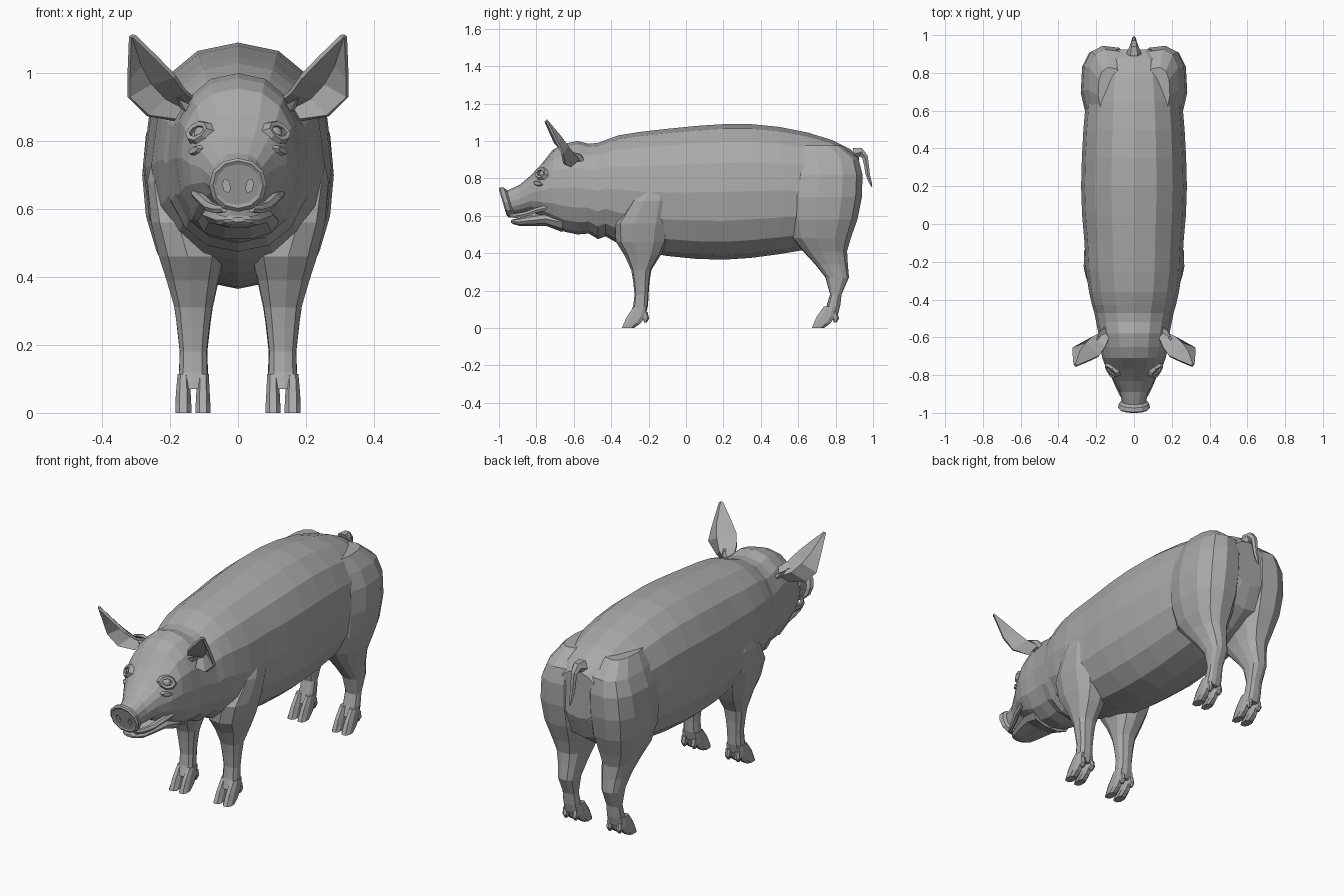
import bpy, bmesh, math
from mathutils import Vector
from mathutils.bvhtree import BVHTree

if "Cube" in bpy.data.objects:
    bpy.data.objects.remove(bpy.data.objects["Cube"])

skin = bpy.data.materials.new("grey_skin")
skin.diffuse_color = (0.4, 0.4, 0.4, 1)
skin.use_nodes = True
skin.node_tree.nodes["Principled BSDF"].inputs["Base Color"].default_value = skin.diffuse_color


def finish(name, bm, mirror=False):
    bmesh.ops.recalc_face_normals(bm, faces=bm.faces)
    me = bpy.data.meshes.new(name)
    bm.to_mesh(me)
    bm.free()
    me.materials.append(skin)
    ob = bpy.data.objects.new(name, me)
    bpy.context.collection.objects.link(ob)
    if mirror:
        ob.modifiers.new("mirror", "MIRROR").use_mirror_merge = False
    return ob


def oval(n, a, b, power=2.0, turn=0.0):
    """Points of a superellipse with half sizes a and b."""
    pts = []
    for i in range(n):
        t = 2 * math.pi * i / n + turn
        c, s = math.cos(t), math.sin(t)
        pts.append((a * math.copysign(abs(c) ** (2 / power), c),
                    b * math.copysign(abs(s) ** (2 / power), s)))
    return pts


def loft(rings, bm=None, closed=False):
    """Skin a list of equal-sized rings; cap the ends unless closed."""
    bm = bm or bmesh.new()
    rows = [[bm.verts.new(p) for p in r] for r in rings]
    n = len(rows[0])
    pairs = list(zip(rows, rows[1:])) + ([(rows[-1], rows[0])] if closed else [])
    for a, b in pairs:
        for i in range(n):
            j = (i + 1) % n
            bm.faces.new((a[i], a[j], b[j], b[i]))
    if not closed:
        bm.faces.new(rows[0])
        bm.faces.new(rows[-1])
    return bm


def ring_y(y, zb, zt, w, n=16, power=2.25, tilt=0.0):
    """Upright cross-section at y, from zb to zt with half width w."""
    zc = (zb + zt) / 2
    return [Vector((x, y + tilt * z, zc + z)) for x, z in oval(n, w, (zt - zb) / 2, power)]


def ring_z(z, y0, y1, x0, x1, n=8, power=2.5):
    """Level cross-section at z."""
    return [Vector(((x0 + x1) / 2 + x, (y0 + y1) / 2 + y, z))
            for x, y in oval(n, (x1 - x0) / 2, (y1 - y0) / 2, power, math.pi / 8)]


# Trunk, neck and head: y, bottom, top, half width
trunk = [(.925, .66, .91, .12), (.88, .54, .955, .19), (.78, .47, 1.005, .235),
         (.65, .42, 1.045, .255), (.5, .395, 1.075, .268), (.35, .375, 1.09, .276),
         (.2, .365, 1.09, .28), (.05, .37, 1.08, .275), (-.1, .385, 1.065, .262),
         (-.25, .41, 1.048, .255), (-.36, .45, 1.03, .238), (-.43, .49, 1.005, .222),
         (-.47, .475, .99, .21), (-.52, .505, .985, .2), (-.58, .5, 1.0, .188),
         (-.65, .515, .985, .18), (-.71, .55, .955, .168), (-.77, .59, .88, .145),
         (-.83, .625, .815, .108), (-.89, .615, .765, .075), (-.955, .605, .735, .06)]
bm = loft([ring_y(*r) for r in trunk])
bmesh.ops.recalc_face_normals(bm, faces=bm.faces)
face_tree = BVHTree.FromBMesh(bm)
finish("trunk_and_head", bm)

# Snout disc with a raised rim, tilted so the top leads
snout = [(-.935, .605, .735, .058), (-.95, .592, .75, .08), (-.972, .592, .75, .085),
         (-.98, .602, .742, .074), (-.976, .612, .732, .064)]
snout_ob = finish("snout", loft([ring_y(*r, n=12, power=2.1, tilt=-.3) for r in snout]))

# Nostril hollows
bm = bmesh.new()
for s in (-1, 1):
    loft([[Vector((s * .034 + x, y, .668 + z + s * x * .5)) for x, z in oval(6, .012, .02)]
          for y in (-1.05, -.955)], bm)
cutter = finish("nostril_cutter", bm)
cutter.hide_render = True
cutter.hide_set(True)
cut = snout_ob.modifiers.new("nostrils", "BOOLEAN")
cut.object, cut.operation, cut.solver = cutter, "DIFFERENCE", "EXACT"

# Lower jaw and lips
jaw = [(-.66, .51, .62, .12), (-.75, .545, .62, .105), (-.83, .545, .605, .085),
       (-.89, .545, .59, .066), (-.925, .555, .582, .042), (-.935, .562, .576, .02)]
finish("lower_jaw", loft([ring_y(*r, n=10) for r in jaw]))
lip = [(-.74, .125, .645, .014), (-.8, .108, .63, .016), (-.86, .083, .607, .016),
       (-.91, .06, .6, .014), (-.94, .04, .6, .01)]
finish("upper_lip", loft([[Vector((x + a, y, z + b)) for a, b in oval(6, r, r)]
                          for y, x, z, r in lip]), True)

# Legs: z, front y, back y, inner x, outer x
front_leg = [(.80, -.2, -.095, .17, .245), (.68, -.3, -.082, .12, .268),
             (.56, -.38, -.082, .07, .258), (.46, -.375, -.1, .035, .235),
             (.39, -.33, -.135, .055, .212), (.31, -.293, -.185, .073, .188),
             (.25, -.283, -.195, .082, .18), (.18, -.275, -.2, .09, .172),
             (.12, -.282, -.203, .088, .174), (.07, -.3, -.215, .085, .178)]
hind_leg = [(.975, .58, .83, .06, .19), (.9, .565, .925, .02, .24), (.82, .55, .945, .008, .272),
            (.7, .53, .942, .006, .283), (.58, .54, .918, .012, .272),
            (.48, .565, .882, .035, .242), (.41, .625, .862, .058, .212),
            (.34, .69, .866, .07, .192), (.27, .745, .872, .08, .182),
            (.18, .77, .832, .09, .172), (.12, .752, .825, .088, .174),
            (.07, .73, .812, .085, .178)]
for name, rows in (("front", front_leg), ("hind", hind_leg)):
    big = 12 if name == "hind" else 10
    finish(name + "_leg", loft([ring_z(*r, n=big) for r in rows]), True)
    toe_y = -.345 if name == "front" else .67
    # Cloven hoof: two toes and two dewclaws
    bm = bmesh.new()
    for x0, x1 in ((.08, .126), (.136, .186)):
        m = (x0 + x1) / 2
        loft([ring_z(.115, toe_y + .065, toe_y + .135, m - .018, m + .018),
              ring_z(.06, toe_y + .025, toe_y + .13, x0 + .002, x1 - .002),
              ring_z(.025, toe_y + .01, toe_y + .105, x0, x1),
              ring_z(0, toe_y, toe_y + .07, x0, x1)], bm)
        loft([ring_z(.085, toe_y + .115, toe_y + .14, m - .014, m + .014, 6),
              ring_z(.05, toe_y + .115, toe_y + .148, m - .014, m + .014, 6),
              ring_z(.03, toe_y + .12, toe_y + .135, m - .007, m + .007, 6)], bm)
    finish(name + "_hoof", bm, True)

# Ears: cupped sheet, each row runs inner edge, hollow, outer edge
ear = [[(.13, -.6, .925), (.165, -.575, .9), (.185, -.62, .862)],
       [(.155, -.655, .945), (.215, -.6, .925), (.265, -.65, .875)],
       [(.187, -.70, .99), (.255, -.635, .97), (.322, -.66, .93)],
       [(.24, -.725, 1.045), (.285, -.675, 1.025), (.322, -.685, .985)],
       [(.305, -.752, 1.108), (.312, -.748, 1.11), (.317, -.745, 1.105)]]
bm = bmesh.new()
rows = [[bm.verts.new(p) for p in r] for r in ear]
for a, b in zip(rows, rows[1:]):
    for i in range(2):
        bm.faces.new((a[i], a[i + 1], b[i + 1], b[i]))
ear_ob = finish("ear", bm)
sheet = ear_ob.modifiers.new("thickness", "SOLIDIFY")
sheet.thickness, sheet.offset = .014, 0
ear_ob.modifiers.new("mirror", "MIRROR")

# Ear roots
finish("ear_root", loft([[Vector((x + a, y + b, z + a * .6)) for a, b in oval(8, r, r * .9)]
                         for x, y, z, r in ((.11, -.58, .86, .06), (.145, -.59, .91, .045),
                                            (.175, -.605, .925, .025))]), True)

# Eyes: almond lids around a faceted ball, set on the face
hit, normal, _, _ = face_tree.ray_cast(Vector((.115, -2, .825)), Vector((0, 1, 0)))
side = Vector((0, 0, 1)).cross(normal).normalized()
up = normal.cross(side)


def almond(a, b, out):
    return [hit + side * (u + .15 * v) + up * (v - .2 * u) + normal * out
            for u, v in oval(8, a, b, 1.7)]


finish("eyelids", loft([almond(.052, .042, -.012), almond(.04, .031, .014),
                        almond(.028, .017, .012), almond(.03, .018, -.01)], closed=True), True)
bm = bmesh.new()
bmesh.ops.create_icosphere(bm, subdivisions=2, radius=.024)
bmesh.ops.translate(bm, verts=bm.verts, vec=hit - normal * .012)
finish("eyeball", bm, True)

# Cheek fold under the eye
hit, normal, _, _ = face_tree.ray_cast(Vector((.125, -2, .772)), Vector((0, 1, 0)))
side = Vector((0, 0, 1)).cross(normal).normalized()
up = normal.cross(side)
finish("cheek_fold", loft([almond(.04, .02, -.012), almond(.025, .009, .009)]), True)

# Tail
tail = [(.9, .93, .04), (.935, .94, .026), (.957, .915, .018), (.965, .87, .015),
        (.972, .82, .013), (.985, .78, .009), (.994, .755, .003)]
rings = []
for i, (y, z, r) in enumerate(tail):
    p, q = tail[max(i - 1, 0)], tail[min(i + 1, len(tail) - 1)]
    d = Vector((0, q[0] - p[0], q[1] - p[1])).normalized()
    across = Vector((1, 0, 0))
    out = d.cross(across)
    rings.append([Vector((0, y, z)) + across * a + out * b for a, b in oval(6, r, r)])
finish("tail", loft(rings))
